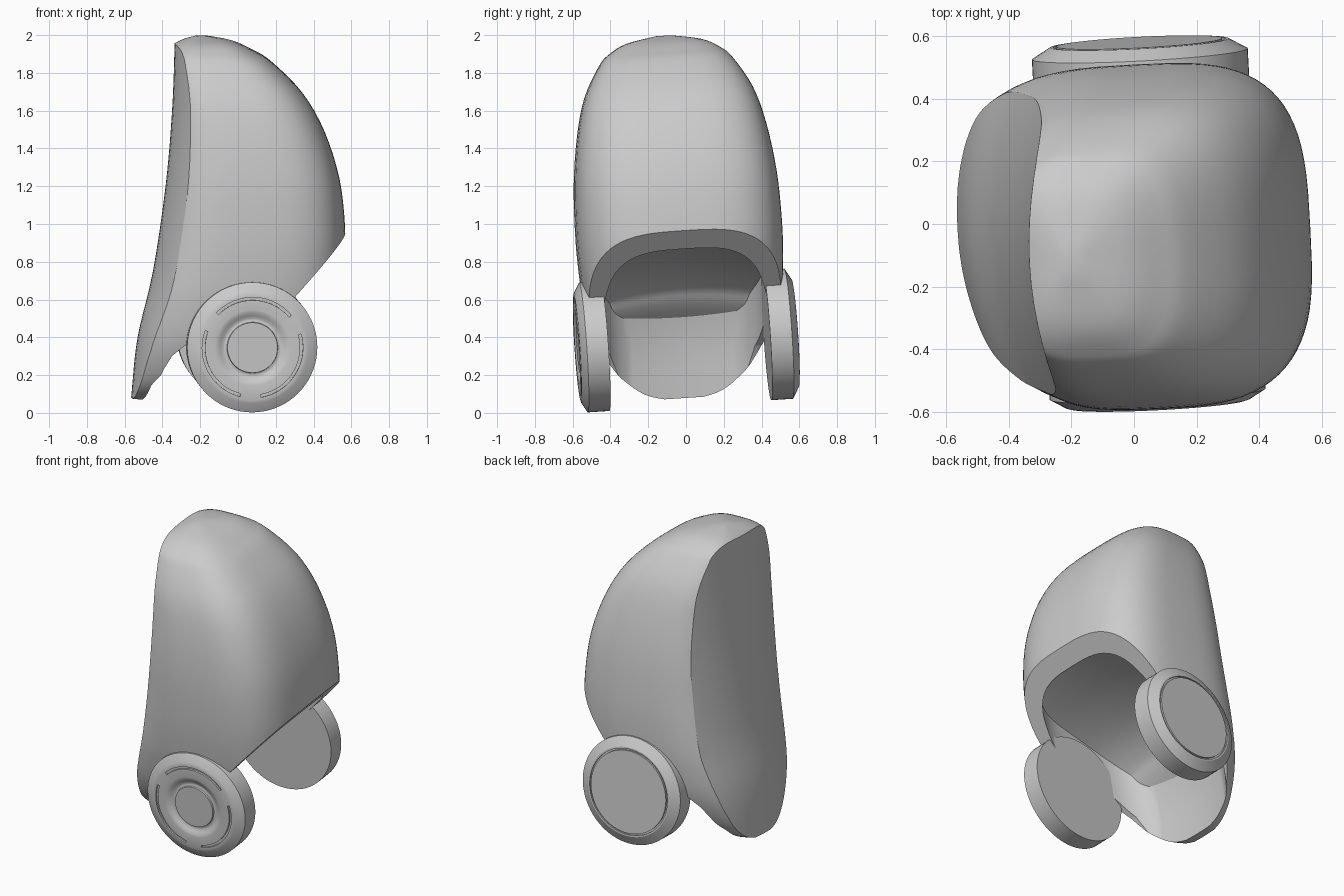
import bpy, bmesh, math
from mathutils import Matrix, Vector

cube = bpy.data.objects.get("Cube")
if cube:
    bpy.data.objects.remove(cube, do_unlink=True)

grey = bpy.data.materials.new("plain_grey")
grey.use_nodes = True
grey.diffuse_color = (0.6, 0.6, 0.6, 1)
grey.node_tree.nodes["Principled BSDF"].inputs["Base Color"].default_value = (0.6, 0.6, 0.6, 1)

# The whole model leans and turns slightly around the point between the ear discs
PIVOT = Vector((0.047, 0, 0.383))
LEAN = (Matrix.Translation(PIVOT) @ Matrix.Rotation(math.radians(3), 4, 'Z')
        @ Matrix.Rotation(math.radians(3.8), 4, 'X') @ Matrix.Translation(-PIVOT))


def make(name, bm):
    bmesh.ops.recalc_face_normals(bm, faces=bm.faces)
    mesh = bpy.data.meshes.new(name)
    bm.to_mesh(mesh)
    bm.free()
    obj = bpy.data.objects.new(name, mesh)
    bpy.context.collection.objects.link(obj)
    return obj


def subtract(obj, cutter):
    cutter.hide_render = True
    mod = obj.modifiers.new("cut", 'BOOLEAN')
    mod.operation, mod.solver, mod.object = 'DIFFERENCE', 'EXACT', cutter
    bpy.context.view_layer.update()
    deps = bpy.context.evaluated_depsgraph_get()
    obj.data = bpy.data.meshes.new_from_object(obj.evaluated_get(deps))
    obj.modifiers.clear()
    bpy.data.objects.remove(cutter, do_unlink=True)


def finish(obj, angle=30):
    obj.data.transform(LEAN)
    obj.data.materials.clear()
    obj.data.materials.append(grey)
    bpy.ops.object.select_all(action='DESELECT')
    obj.select_set(True)
    bpy.context.view_layer.objects.active = obj
    bpy.ops.object.shade_smooth_by_angle(angle=math.radians(angle))


def smooth_path(keys, steps):
    """Catmull-Rom samples through tuples of any length."""
    out = []
    for i in range(len(keys) - 1):
        p = [keys[max(0, min(len(keys) - 1, i + k))] for k in (-1, 0, 1, 2)]
        for s in range(steps):
            t = s / steps
            out.append([b + 0.5 * t * (c - a + t * (2*a - 5*b + 4*c - d + t * (3*(b - c) + d - a)))
                        for a, b, c, d in zip(*p)])
    return out + [list(keys[-1])]


def loft(bm, rings, closed=False):
    rows = [[bm.verts.new(p) for p in ring] for ring in rings]
    n = len(rows[0])
    for r0, r1 in zip(rows, rows[1:]):
        for i in range(n if closed else n - 1):
            j = (i + 1) % n
            bm.faces.new((r0[i], r0[j], r1[j], r1[i]))
    return rows


# Dome sections: height, back x, front x, half width
SECTIONS = [(0.078, -0.62, 0.5, 0.13), (0.11, -0.62, 0.5, 0.25), (0.2, -0.61, 0.52, 0.37),
            (0.38, -0.59, 0.54, 0.47), (0.6, -0.55, 0.55, 0.52), (0.8, -0.5, 0.56, 0.54),
            (1.0, -0.46, 0.56, 0.545), (1.25, -0.43, 0.53, 0.535), (1.5, -0.41, 0.45, 0.5),
            (1.7, -0.41, 0.335, 0.445), (1.86, -0.4, 0.175, 0.355), (1.92, -0.385, 0.08, 0.295),
            (1.97, -0.31, -0.03, 0.2), (2.0, -0.23, -0.17, 0.04)]


def dome(name, scale=1.0, min_width=0.0, drop=0.0):
    def squircle(v):
        return math.copysign(abs(v) ** (2 / 3.2), v)
    rings = []
    for z, back, front, w in smooth_path(SECTIONS, 4):
        cx, a = (back + front) / 2, (front - back) / 2 * scale
        b = max(w * scale, min_width)
        angles = [math.tau * i / 80 for i in range(80)]
        rings.append([(cx + a * squircle(math.cos(t)), b * squircle(math.sin(t)), z - drop)
                      for t in angles])
    bm = bmesh.new()
    rows = loft(bm, rings, True)
    bm.faces.new(rows[0])
    bm.faces.new(rows[-1])
    return make(name, bm)


def sheet_cutter(name, path, bulge, axis, limit):
    """Sheet swept across y with a parabolic bulge, thickened along one axis to a flat limit."""
    bm = bmesh.new()
    ys = [i / 15 for i in range(-12, 13)]
    loft(bm, [[(x + bulge[0] * y * y, y, z + bulge[1] * y * y) for y in ys]
              for x, z in smooth_path(path, 5)])
    for v in bmesh.ops.extrude_face_region(bm, geom=bm.faces[:])["geom"]:
        if isinstance(v, bmesh.types.BMVert):
            v.co[axis] = limit
    return make(name, bm)


# Gently bulging back panel
PANEL = [(-0.585, -0.2), (-0.56, 0.12), (-0.53, 0.4), (-0.45, 0.75),
         (-0.385, 1.2), (-0.352, 1.6), (-0.34, 1.95), (-0.335, 2.3)]


def panel_cutter(offset):
    return sheet_cutter("panel_cutter", [(x + offset, z) for x, z in PANEL], (0.4, 0), 0, -1.5)


# Shell with a flattened back, a shallow vaulted hollow and a slanted opening
CEILING = [(0.8, 0.94), (0.4, 0.88), (0.1, 0.83), (-0.15, 0.76), (-0.32, 0.66), (-0.42, 0.54), (-0.8, 0.2)]
shell = dome("shell")
subtract(shell, panel_cutter(0))
cavity = dome("cavity", 0.83, 0.445, 0.05)
subtract(cavity, panel_cutter(0.05))
subtract(cavity, sheet_cutter("ceiling_cutter", CEILING, (0, -0.25), 2, 3))
subtract(shell, cavity)

OPENING = [(0.9, 1.352), (0.56, 0.965), (0.25, 0.62), (0.12, 0.52), (-0.18, 0.48), (-0.29, 0.4),
           (-0.37, 0.33), (-0.41, 0.26), (-0.45, 0.17), (-0.5, 0.08), (-0.51, -0.3), (0.9, -0.3)]
bm = bmesh.new()
front, back = loft(bm, [[(x, y, z) for x, z in OPENING] for y in (-0.9, 0.9)], True)
bm.faces.new(front)
bm.faces.new(back)
subtract(shell, make("opening_cutter", bm))
finish(shell)

# Ear discs: lathe profiles of radius and distance from the middle
RIM = [(0, 0.43), (0.345, 0.43), (0.345, 0.545)]
DIMPLED = RIM + [(0.295, 0.574), (0.28, 0.578), (0.2, 0.58), (0.185, 0.577), (0.17, 0.568),
                 (0.155, 0.56), (0.145, 0.559), (0.135, 0.563), (0.133, 0.574), (0, 0.574)]
CAPPED = RIM + [(0.285, 0.58), (0.275, 0.58), (0.275, 0.57), (0.265, 0.57), (0.265, 0.582), (0, 0.582)]


def on_disc(r, angle, y):
    return (PIVOT.x + r * math.cos(angle), y, PIVOT.z + r * math.sin(angle))


def ear_disc(name, profile, side):
    bm = bmesh.new()
    loft(bm, [[on_disc(r, math.tau * i / 72, side * y) for i in range(72)] for r, y in profile], True)
    bmesh.ops.remove_doubles(bm, verts=bm.verts, dist=1e-5)
    return make(name, bm)


right_disc = ear_disc("right_ear_disc", DIMPLED, -1)
left_disc = ear_disc("left_ear_disc", CAPPED, 1)

# Three arc-shaped slots in the right disc
bm = bmesh.new()
for middle in (88, 208, 328):
    corners = ((0.252, -0.567), (0.267, -0.567), (0.267, -0.65), (0.252, -0.65))
    rows = loft(bm, [[on_disc(r, math.radians(middle + 4 * k), y) for r, y in corners]
                     for k in range(-12, 13)], True)
    bm.faces.new(rows[0])
    bm.faces.new(rows[-1])
subtract(right_disc, make("slot_cutter", bm))
finish(right_disc, 35)
finish(left_disc)
